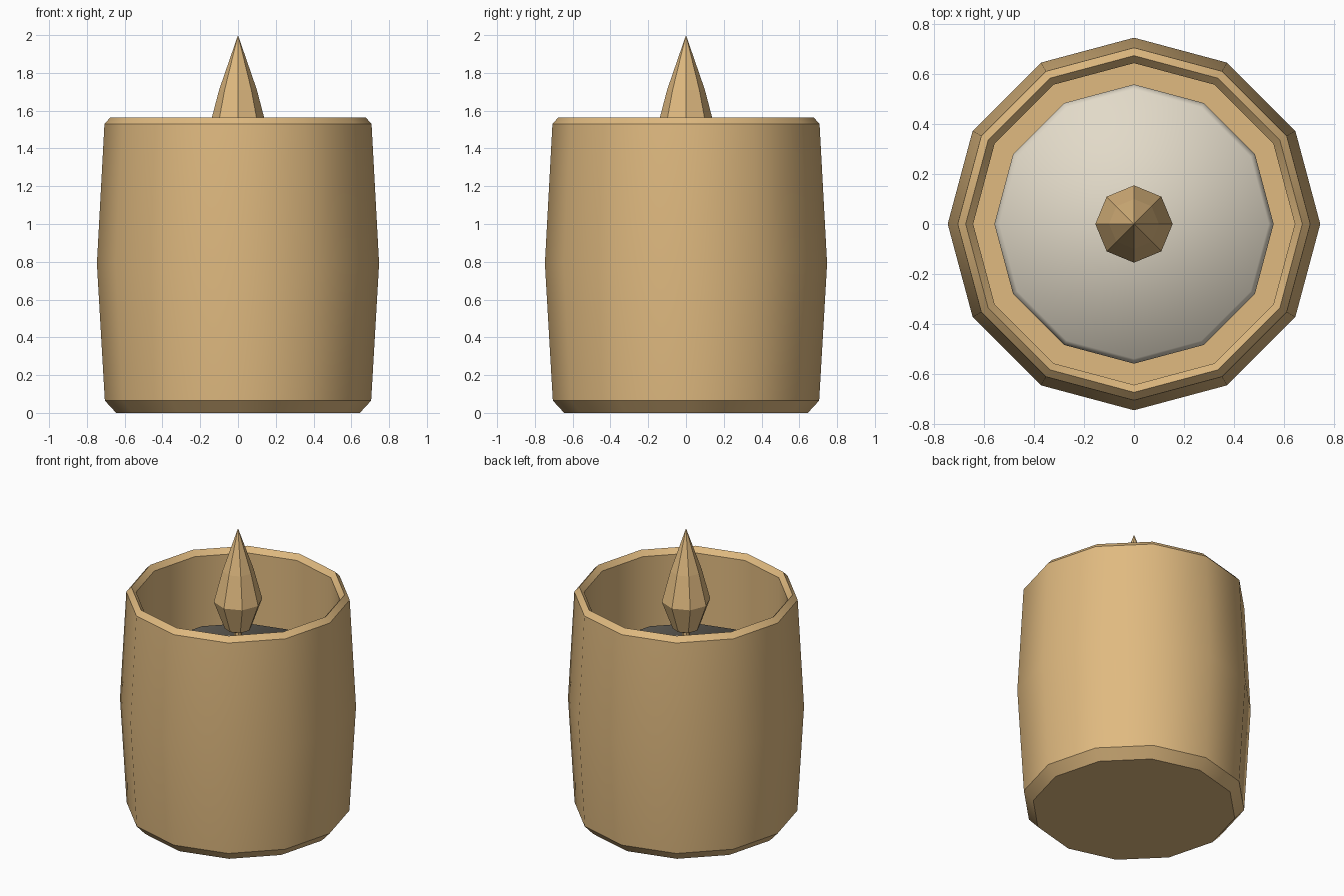
import bpy, bmesh, math

if "Cube" in bpy.data.objects:
    bpy.data.objects.remove(bpy.data.objects["Cube"])


def material(name, rgb):
    m = bpy.data.materials.new(name)
    m.diffuse_color = (*rgb, 1.0)
    m.use_nodes = True
    m.node_tree.nodes["Principled BSDF"].inputs["Base Color"].default_value = m.diffuse_color
    return m


def lathe(name, profile, sides, mat):
    """Revolve (radius, z) points round z; radius 0 closes an end to a point."""
    bm = bmesh.new()
    rings = []
    for r, z in profile:
        if r == 0:
            rings.append([bm.verts.new((0, 0, z))] * sides)
        else:
            rings.append([bm.verts.new((r * math.cos(math.tau * i / sides),
                                        r * math.sin(math.tau * i / sides), z))
                          for i in range(sides)])
    for lo, hi in zip(rings, rings[1:]):
        for i in range(sides):
            j = (i + 1) % sides
            quad = [lo[i], lo[j], hi[j], hi[i]]
            bm.faces.new(list(dict.fromkeys(quad)))
    # flat caps on open ends
    for ring, flip in ((rings[0], True), (rings[-1], False)):
        if ring[0] is not ring[1]:
            bm.faces.new(ring[::-1] if flip else ring)
    bmesh.ops.recalc_face_normals(bm, faces=bm.faces)
    mesh = bpy.data.meshes.new(name)
    bm.to_mesh(mesh)
    bm.free()
    mesh.materials.append(mat)
    obj = bpy.data.objects.new(name, mesh)
    bpy.context.collection.objects.link(obj)
    return obj


def smooth(obj, degrees):
    bpy.ops.object.select_all(action='DESELECT')
    obj.select_set(True)
    bpy.context.view_layer.objects.active = obj
    bpy.ops.object.shade_smooth_by_angle(angle=math.radians(degrees))


tan = material("tan", (0.745, 0.491, 0.216))
wax = material("pale_wax", (0.76, 0.70, 0.58))

# Barrel-shaped holder: bevelled foot, bulging wall, bevelled rim, hollow inside
holder = lathe("holder", [(0.645, 0), (0.705, 0.065), (0.747, 0.79), (0.707, 1.53),
                          (0.675, 1.565), (0.645, 1.53), (0.645, 0.07)], 12, tan)
smooth(holder, 35)

# Candle standing inside, with a gap all round
candle = lathe("candle", [(0.56, 0.07), (0.56, 1.05), (0.54, 1.09)], 12, wax)
candle.data.shade_smooth()

# Wick and faceted flame
lathe("wick", [(0.025, 1.05), (0.025, 1.32)], 8, tan)
lathe("flame", [(0, 1.27), (0.085, 1.31), (0.155, 1.50), (0.10, 1.71), (0, 2.0)], 8, tan)
